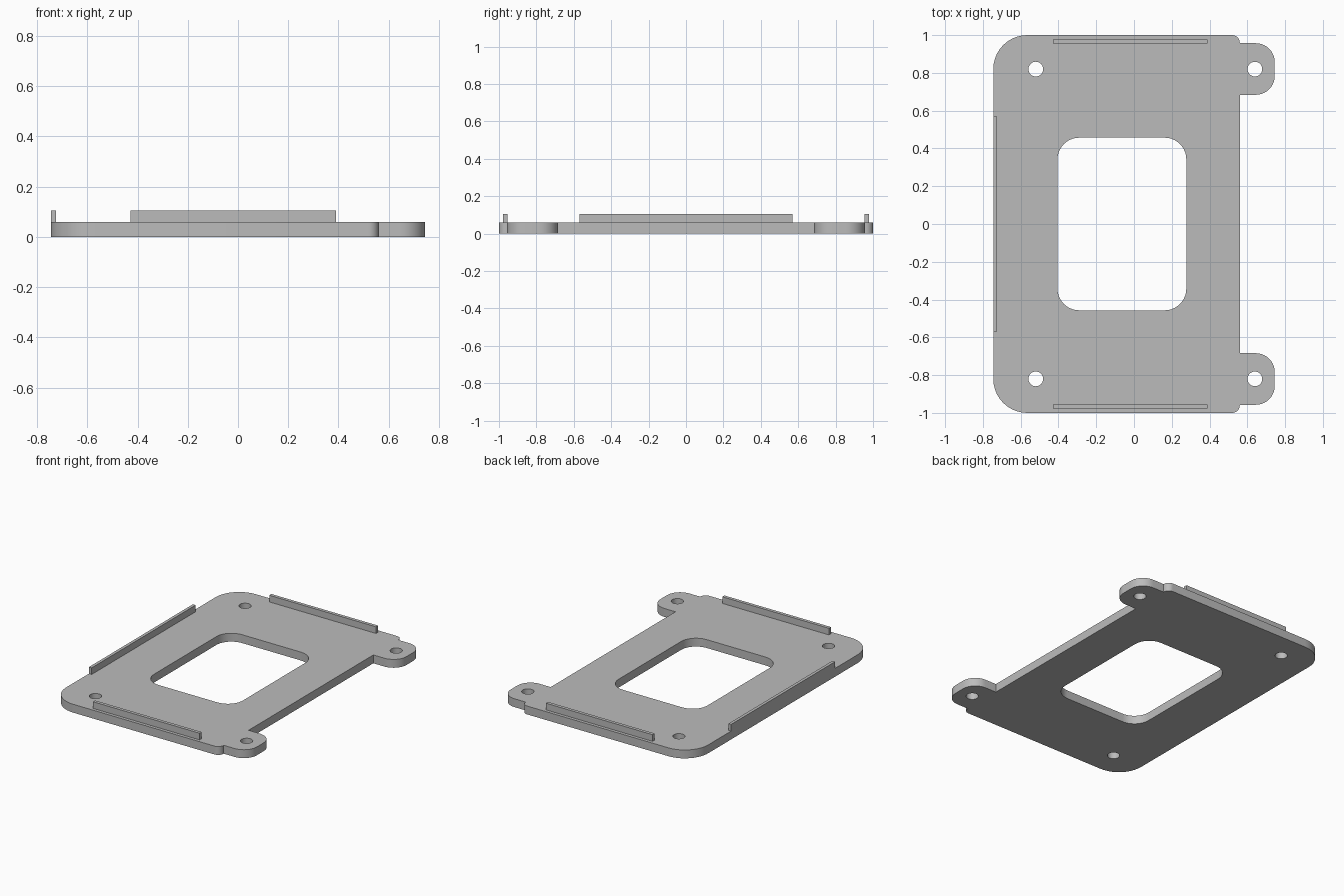
import bpy
import bmesh
import math
from mathutils import Vector

cube = bpy.data.objects.get("Cube")
if cube:
    bpy.data.objects.remove(cube, do_unlink=True)

THICK = 0.058
RIB_TOP = 0.104

grey = bpy.data.materials.new("plain grey")
grey.use_nodes = True
colour = (0.5, 0.5, 0.5, 1)
grey.diffuse_color = colour
grey.node_tree.nodes["Principled BSDF"].inputs["Base Color"].default_value = colour


def rounded(corners, steps=10):
    """Turn (x, y, radius) right-angle corners into a filleted outline."""
    points = []
    for i, (x, y, r) in enumerate(corners):
        p = Vector((x, y))
        if r == 0:
            points.append(p)
            continue
        a = (Vector(corners[i - 1][:2]) - p).normalized() * r
        b = (Vector(corners[(i + 1) % len(corners)][:2]) - p).normalized() * r
        for k in range(steps + 1):
            t = k / steps * math.pi / 2
            points.append(p + a + b - b * math.cos(t) - a * math.sin(t))
    return points


def circle(x, y, r, sides=32):
    return [Vector((x + r * math.cos(k * math.tau / sides),
                    y + r * math.sin(k * math.tau / sides))) for k in range(sides)]


def rectangle(x0, x1, y0, y1, r=0):
    return rounded([(x0, y0, r), (x1, y0, r), (x1, y1, r), (x0, y1, r)])


def slab(name, loops, z0, z1):
    """Fill the outline (first loop) minus its holes and extrude it upward."""
    bm = bmesh.new()
    edges = []
    for loop in loops:
        verts = [bm.verts.new((p.x, p.y, z0)) for p in loop]
        edges += [bm.edges.new((verts[i - 1], v)) for i, v in enumerate(verts)]
    bmesh.ops.triangle_fill(bm, edges=edges, use_beauty=True)
    result = bmesh.ops.extrude_face_region(bm, geom=bm.faces[:])
    top = [g for g in result["geom"] if isinstance(g, bmesh.types.BMVert)]
    bmesh.ops.translate(bm, verts=top, vec=(0, 0, z1 - z0))
    bmesh.ops.recalc_face_normals(bm, faces=bm.faces[:])
    mesh = bpy.data.meshes.new(name)
    bm.to_mesh(mesh)
    bm.free()
    mesh.materials.append(grey)
    obj = bpy.data.objects.new(name, mesh)
    bpy.context.collection.objects.link(obj)
    return obj


# Plate outline with two mounting ears, mirrored front to back
half = [(-0.745, -1, 0.18), (0.56, -1, 0.04), (0.56, -0.957, 0),
        (0.745, -0.957, 0.1), (0.745, -0.684, 0.1), (0.56, -0.684, 0)]
outline = rounded(half + [(x, -y, r) for x, y, r in reversed(half)])

# Central window and four screw holes
window = rectangle(-0.405, 0.277, -0.457, 0.457, 0.115)
holes = [circle(x, y, 0.039) for x in (-0.52, 0.64) for y in (-0.82, 0.82)]
plate = slab("mounting_plate", [outline, window] + holes, 0, THICK)

# Raised locating ribs along three edges
slab("front_rib", [rectangle(-0.428, 0.39, -0.978, -0.955)], THICK, RIB_TOP)
slab("back_rib", [rectangle(-0.428, 0.39, 0.955, 0.978)], THICK, RIB_TOP)
slab("right_rib", [rectangle(-0.745, -0.724, -0.57, 0.57)], THICK, RIB_TOP)

# Smooth the rounded walls, keep the rims sharp
bpy.ops.object.select_all(action='DESELECT')
plate.select_set(True)
bpy.context.view_layer.objects.active = plate
bpy.ops.object.shade_smooth_by_angle(angle=math.radians(30))
